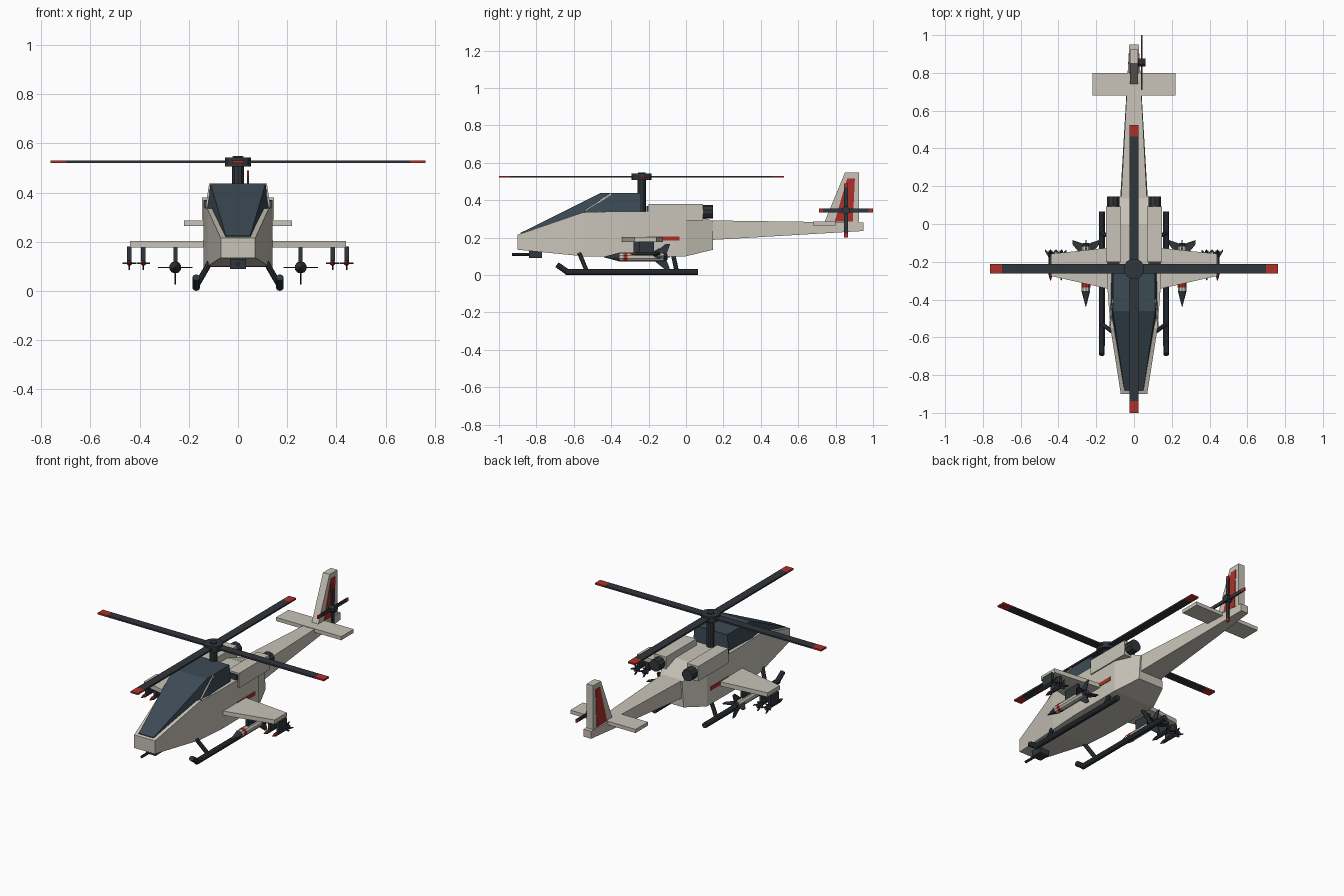
import bpy, bmesh, math
from mathutils import Vector

if "Cube" in bpy.data.objects:
    bpy.data.objects.remove(bpy.data.objects["Cube"])


def material(name, rgb):
    m = bpy.data.materials.new(name)
    m.diffuse_color = (*rgb, 1)
    m.use_nodes = True
    m.node_tree.nodes["Principled BSDF"].inputs["Base Color"].default_value = m.diffuse_color
    return m


BODY = material("body_paint", (0.58, 0.55, 0.48))
DARK = material("dark_metal", (0.03, 0.037, 0.043))
GLASS = material("canopy_glass", (0.045, 0.07, 0.09))
RED = material("red_trim", (0.42, 0.03, 0.022))


def finish(name, bm, mat):
    bmesh.ops.recalc_face_normals(bm, faces=bm.faces)
    me = bpy.data.meshes.new(name)
    bm.to_mesh(me)
    bm.free()
    me.materials.append(mat)
    ob = bpy.data.objects.new(name, me)
    bpy.context.collection.objects.link(ob)
    return ob


def mirror(ob):
    ob.modifiers.new("mirror", 'MIRROR').use_mirror_merge = False
    return ob


def skin(name, rings, mat):
    """Join equal-length point rings and cap both ends."""
    bm = bmesh.new()
    rings = [[bm.verts.new(p) for p in r] for r in rings]
    for a, b in zip(rings, rings[1:]):
        for i in range(len(a)):
            j = (i + 1) % len(a)
            bm.faces.new((a[i], a[j], b[j], b[i]))
    bm.faces.new(rings[0])
    bm.faces.new(rings[-1])
    return finish(name, bm, mat)


def loft(name, sections, mat):
    """Sections along y: (y, bottom half width, top half width, z bottom, z top)."""
    return skin(name, [[(-b, y, z0), (b, y, z0), (t, y, z1), (-t, y, z1)]
                       for y, b, t, z0, z1 in sections], mat)


def prism(name, pts, axis, lo, hi, mat):
    """Extrude a profile along x (points are y,z) or z (points are x,y)."""
    put = (lambda p, h: (h, *p)) if axis == 'x' else (lambda p, h: (*p, h))
    return skin(name, [[put(p, h) for p in pts] for h in (lo, hi)], mat)


def box(name, x, y, z, mat):
    return prism(name, [(x[0], y[0]), (x[1], y[0]), (x[1], y[1]), (x[0], y[1])], 'z', *z, mat)


def tube(name, a, b, r1, mat, r2=None, n=10):
    a, b = Vector(a), Vector(b)
    q = (b - a).to_track_quat('Z', 'Y')
    ring = lambda c, r: [c + q @ Vector((r * math.cos(2 * math.pi * (i + .5) / n),
                                         r * math.sin(2 * math.pi * (i + .5) / n), 0)) for i in range(n)]
    return skin(name, [ring(a, r1), ring(b, r1 if r2 is None else r2)], mat)


# Fuselage, canopy and tail boom
loft("fuselage", [(-.9, .07, .07, .135, .215), (-.55, .125, .125, .1, .335),
                  (-.35, .14, .14, .098, .34), (0, .14, .14, .1, .34),
                  (.145, .085, .075, .135, .288)], BODY)
loft("canopy", [(-.885, .052, .05, .19, .225), (-.46, .125, .112, .33, .437),
                (-.24, .12, .11, .33, .437)], GLASS)
loft("tail_boom", [(.1, .075, .07, .185, .292), (.95, .025, .025, .235, .28)], BODY)
mirror(tube("canopy_frame", (.127, -.54, .343), (.113, -.4, .434), .006, BODY, n=4))

# Engines with intakes and exhausts
mirror(box("engine", (.07, .147), (-.2, .092), (.29, .38), BODY))
mirror(box("engine_intake", (.078, .14), (-.212, -.198), (.3, .37), DARK))
mirror(tube("exhaust", (.11, .085, .337), (.11, .145, .337), .036, DARK))
mirror(box("side_stripe", (.135, .143), (-.21, -.035), (.183, .206), RED))

# Tail surfaces
prism("tail_fin", [(.735, .27), (.85, .548), (.925, .548), (.925, .27)], 'x', -.022, .022, BODY)
prism("fin_stripe", [(.795, .285), (.862, .517), (.903, .517), (.892, .285)], 'x', -.025, .025, RED)
box("tailplane", (-.22, .22), (.68, .8), (.265, .287), BODY)

# Main rotor
RC = Vector((0, -.2375, .525))
tube("rotor_mast", (0, RC.y, .33), (0, RC.y, .51), .023, DARK)
tube("rotor_hub", (0, RC.y, .507), (0, RC.y, .542), .055, DARK, n=12)
tube("rotor_cap", (0, RC.y, .54), (0, RC.y, .549), .02, DARK)
for k in range(4):
    for part, r0, r1, mat in (("blade", .03, .7), ("tip", .7, .7625)) and \
            (("blade", .03, .7, DARK), ("tip", .7, .7625, RED)):
        ob = box(f"main_{part}_{k}", (r0, r1), (-.025, .025), (-.005, .005), mat)
        ob.location = RC
        ob.rotation_euler.z = k * math.pi / 2

# Tail rotor
TC = Vector((.04, .855, .345))
tube("tail_rotor_hub", (.0, TC.y, TC.z), (.06, TC.y, TC.z), .022, DARK, n=8)
for k in range(4):
    for part, r0, r1, mat in (("blade", .01, .122, DARK), ("tip", .122, .145, RED)):
        ob = prism(f"tail_{part}_{k}", [(r0, -.01), (r1, -.01), (r1, .01), (r0, .01)],
                   'x', -.004, .004, mat)
        ob.location = TC
        ob.rotation_euler.x = k * math.pi / 2

# Stub wings
mirror(prism("stub_wing", [(.13, -.345), (.44, -.275), (.44, -.158), (.13, -.125)],
             'z', .177, .203, BODY))


def fins(name, x, z, r, span, y0, y1):
    """Four swept tail fins around a missile axis."""
    for k in range(4):
        c, s = round(math.cos(k * math.pi / 2)), round(math.sin(k * math.pi / 2))
        pts = [(r * .5, y0), (span, y0 + (y1 - y0) * .75), (span, y1), (r * .5, y1 - .02)]
        t = .0025
        mirror(skin(f"{name}_{k}", [[(x + c * d - s * h, y, z + s * d + c * h) for d, y in pts]
                                    for h in (-t, t)], DARK))


# Large missile under each wing
MX, MZ = .255, .096
for part, y0, y1, r0, r1, mat in (("nose", -.44, -.355, .001, .024, DARK),
                                  ("front", -.355, -.335, .024, .024, BODY),
                                  ("band", -.335, -.312, .025, .025, RED),
                                  ("body", -.312, -.12, .024, .024, BODY),
                                  ("nozzle", -.12, -.1, .02, .016, DARK)):
    mirror(tube("large_missile_" + part, (MX, y0, MZ), (MX, y1, MZ), r0, mat, r1))
fins("large_missile_fin", MX, MZ, .024, .07, -.18, -.085)
mirror(box("large_missile_pylon", (MX - .008, MX + .008), (-.28, -.17), (.11, .18), DARK))

# Small missiles on the wing tips
for i, x in enumerate((.385, .442)):
    mirror(box(f"small_pylon_{i}", (x - .009, x + .009), (-.25, -.17), (.12, .18), DARK))
    mirror(tube(f"small_missile_{i}", (x, -.27, .113), (x, -.14, .113), .011, DARK, n=8))
    mirror(tube(f"small_missile_nose_{i}", (x, -.3, .113), (x, -.27, .113), .002, RED, .011, n=8))
    fins(f"small_fin_{i}", x, .113, .011, .028, -.185, -.135)

# Landing skids
mirror(tube("skid", (.17, -.645, .0165), (.17, .065, .0165), .0165, DARK))
mirror(tube("skid_toe", (.17, -.635, .0165), (.17, -.69, .055), .0155, DARK))
for label, yt, yb in (("front", -.57, -.53), ("rear", -.07, -.05)):
    mirror(tube(label + "_strut", (.115, yt, .115), (.17, yb, .02), .012, DARK, n=8))

# Chin gun
box("gun_mount", (-.032, .032), (-.84, -.77), (.09, .135), DARK)
tube("gun_barrel", (0, -.93, .11), (0, -.82, .11), .008, DARK, n=8)
